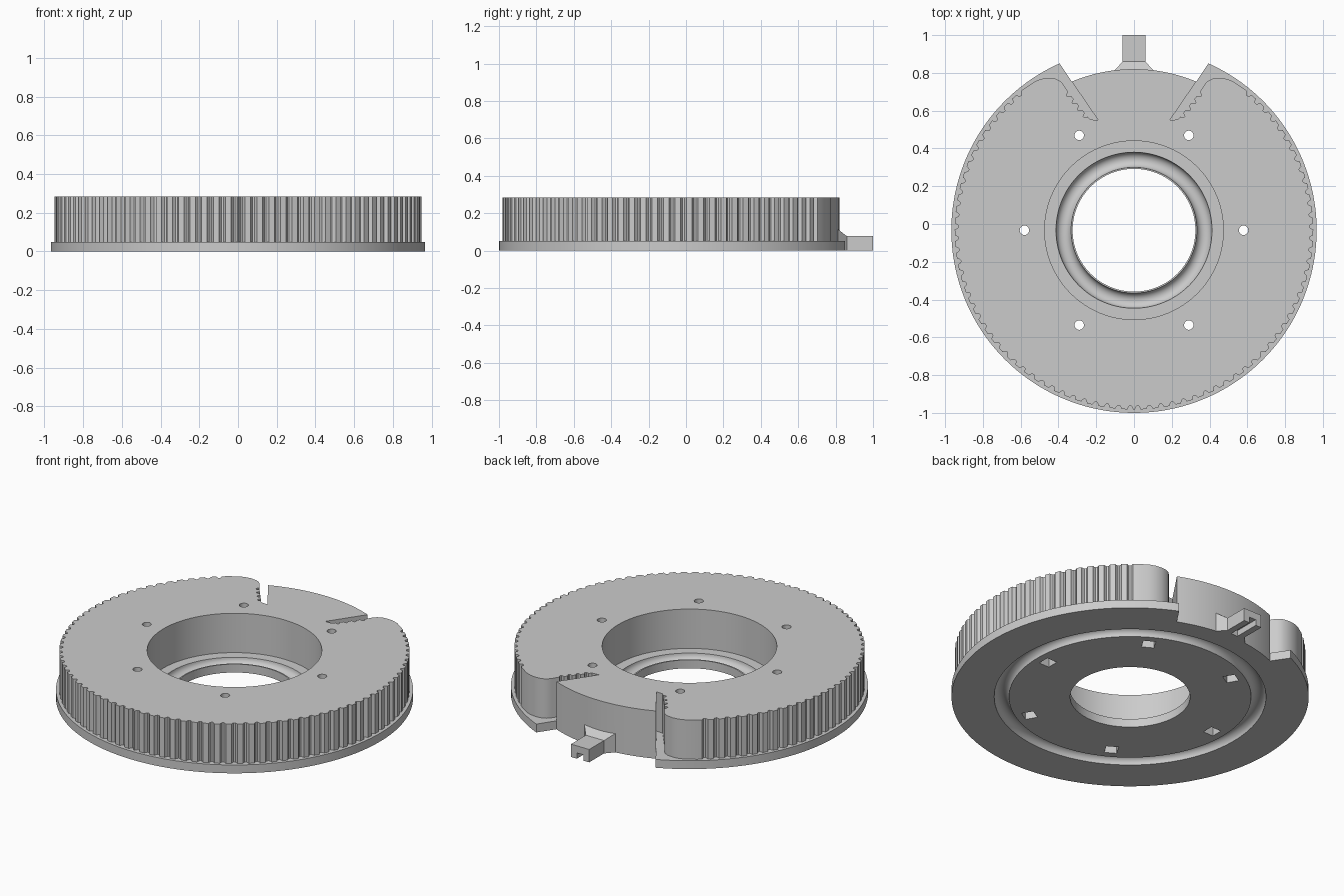
import bpy, bmesh, math
from mathutils import Vector, Matrix

if "Cube" in bpy.data.objects:
    bpy.data.objects.remove(bpy.data.objects["Cube"])

CY = -0.033          # disc centre in y
H, FL = 0.285, 0.05  # total height, flange height
TEETH = 96
TOOTH = [(0, 0), (.42, 0), (.5, .6), (.6, 1), (.76, 1), (.86, .6), (.94, 0)]
DEPTH = 0.018


def to_object(name, bm):
    bmesh.ops.recalc_face_normals(bm, faces=bm.faces)
    me = bpy.data.meshes.new(name)
    bm.to_mesh(me)
    bm.free()
    ob = bpy.data.objects.new(name, me)
    bpy.context.collection.objects.link(ob)
    return ob


def prism(name, pts, z0, z1):
    bm = bmesh.new()
    face = bm.faces.new([bm.verts.new((x, y, z0)) for x, y in pts])
    new = bmesh.ops.extrude_face_region(bm, geom=[face])['geom']
    bmesh.ops.translate(bm, vec=(0, 0, z1 - z0),
                        verts=[v for v in new if isinstance(v, bmesh.types.BMVert)])
    return to_object(name, bm)


def lathe(name, profile, closed, n=128):
    bm = bmesh.new()
    rings = []
    for i in range(n):
        a = math.tau * i / n
        rings.append([bm.verts.new((r * math.cos(a), CY + r * math.sin(a), z)) for r, z in profile])
    m = len(profile)
    for i in range(n):
        a, b = rings[i], rings[(i + 1) % n]
        for j in range(m if closed else m - 1):
            k = (j + 1) % m
            bm.faces.new((a[j], b[j], b[k], a[k]))
    if not closed:
        bm.faces.new([r[0] for r in rings])
        bm.faces.new([r[-1] for r in rings])
    return to_object(name, bm)


def loft(name, sections):
    # rectangular sections (y, half width, z bottom, z top)
    bm = bmesh.new()
    rings = [[bm.verts.new((x, y, z)) for x, z in ((-w, a), (w, a), (w, b), (-w, b))]
             for y, w, a, b in sections]
    for a, b in zip(rings, rings[1:]):
        for j in range(4):
            k = (j + 1) % 4
            bm.faces.new((a[j], a[k], b[k], b[j]))
    bm.faces.new(rings[0])
    bm.faces.new(rings[-1])
    return to_object(name, bm)


def combine(target, other, op):
    mod = target.modifiers.new(op, 'BOOLEAN')
    mod.operation, mod.object, mod.solver = op, other, 'EXACT'
    bpy.context.view_layer.objects.active = target
    bpy.ops.object.modifier_apply(modifier=mod.name)
    bpy.data.objects.remove(other)


def polar(r, a):
    return (r * math.cos(a), CY + r * math.sin(a))


def mirrored(half):
    # half runs from x=0 at the top to x=0 at the bottom
    return half + [(-x, y) for x, y in reversed(half) if x > 1e-4]


# front sector arc shared by flange and toothed drum
a_end = math.atan2(0.755 - CY, 0.33)
sector = [polar(0.853, math.pi / 2 + (a_end - math.pi / 2) * i / 12) for i in range(13)]
sector[0] = (0, CY + 0.853)

# flange disc with a wedge missing around the sector
a0 = math.atan2(0.852 - CY, 0.395)
rim = [polar(0.967, a0 + (-math.pi / 2 - a0) * i / 90) for i in range(91)]
rim[-1] = (0, CY - 0.967)
body = prism("pulley_drum", mirrored(sector + rim), 0, FL)

# toothed drum: sector, belt slot with toothed wall, rounded corner, toothed rim
p, q = Vector((0.233, 0.553)), Vector((0.35, 0.70))
d = (q - p) / 4
side = Vector((d.y, -d.x)).normalized()
slot = [(0.19, 0.55)]
for i in range(4):
    slot += [tuple(p + d * (i + f) + side * DEPTH * h) for f, h in TOOTH]
corner = [(0.35, 0.70), (0.373, 0.738), (0.39, 0.756), (0.415, 0.769),
          (0.455, 0.773), (0.49, 0.768), (0.525, 0.755)]
pitch = math.tau / TEETH
a1 = math.atan2(0.735 - CY, 0.56)
k1 = int((a1 + math.pi / 2) / pitch)
teeth = []
for i in range(k1, 0, -1):
    teeth += [polar(0.949 - DEPTH * h, -math.pi / 2 + (i - f) * pitch) for f, h in TOOTH]
teeth.append((0, CY - 0.949))
drum = prism("drum", mirrored(sector + slot + corner + teeth), FL, H)
combine(body, drum, 'UNION')

# anchor tab with flared root
combine(body, loft("tab", [(0.80, 0.115, 0, 0.123), (0.86, 0.06, 0, 0.077),
                           (1.0, 0.06, 0, 0.077)]), 'UNION')
combine(body, loft("tab_notch", [(0.845, 0.022, -0.05, 0.035),
                                 (1.1, 0.022, -0.05, 0.035)]), 'DIFFERENCE')

# stepped bore with ball groove in its floor
groove = [(0.373 - 0.04 * math.cos(t), FL - 0.038 * math.sin(t))
          for t in (math.pi * i / 12 for i in range(13))]
bore = [(0.325, -0.1), (0.325, FL)] + groove + [(0.473, FL), (0.473, 0.4)]
combine(body, lathe("bore", bore, False), 'DIFFERENCE')

# ball groove under the flange
ring = [(0.696 + 0.04 * math.cos(t), 0.04 * math.sin(t))
        for t in (math.tau * i / 24 for i in range(24))]
combine(body, lathe("under_groove", ring, True), 'DIFFERENCE')

# six screw holes with square nut pockets below
for i in range(6):
    a = i * math.pi / 3
    c = Vector(polar(0.58, a))
    hole = [(c.x + 0.025 * math.cos(t), c.y + 0.025 * math.sin(t))
            for t in (math.tau * j / 24 for j in range(24))]
    combine(body, prism("hole", hole, -0.1, 0.4), 'DIFFERENCE')
    rot = Matrix.Rotation(a, 2)
    square = [tuple(c + rot @ Vector(s) * 0.034) for s in ((-1, -1), (1, -1), (1, 1), (-1, 1))]
    combine(body, prism("pocket", square, -0.1, 0.08), 'DIFFERENCE')

bpy.ops.object.select_all(action='DESELECT')
body.select_set(True)
bpy.context.view_layer.objects.active = body
bpy.ops.object.shade_smooth_by_angle(angle=math.radians(25))
